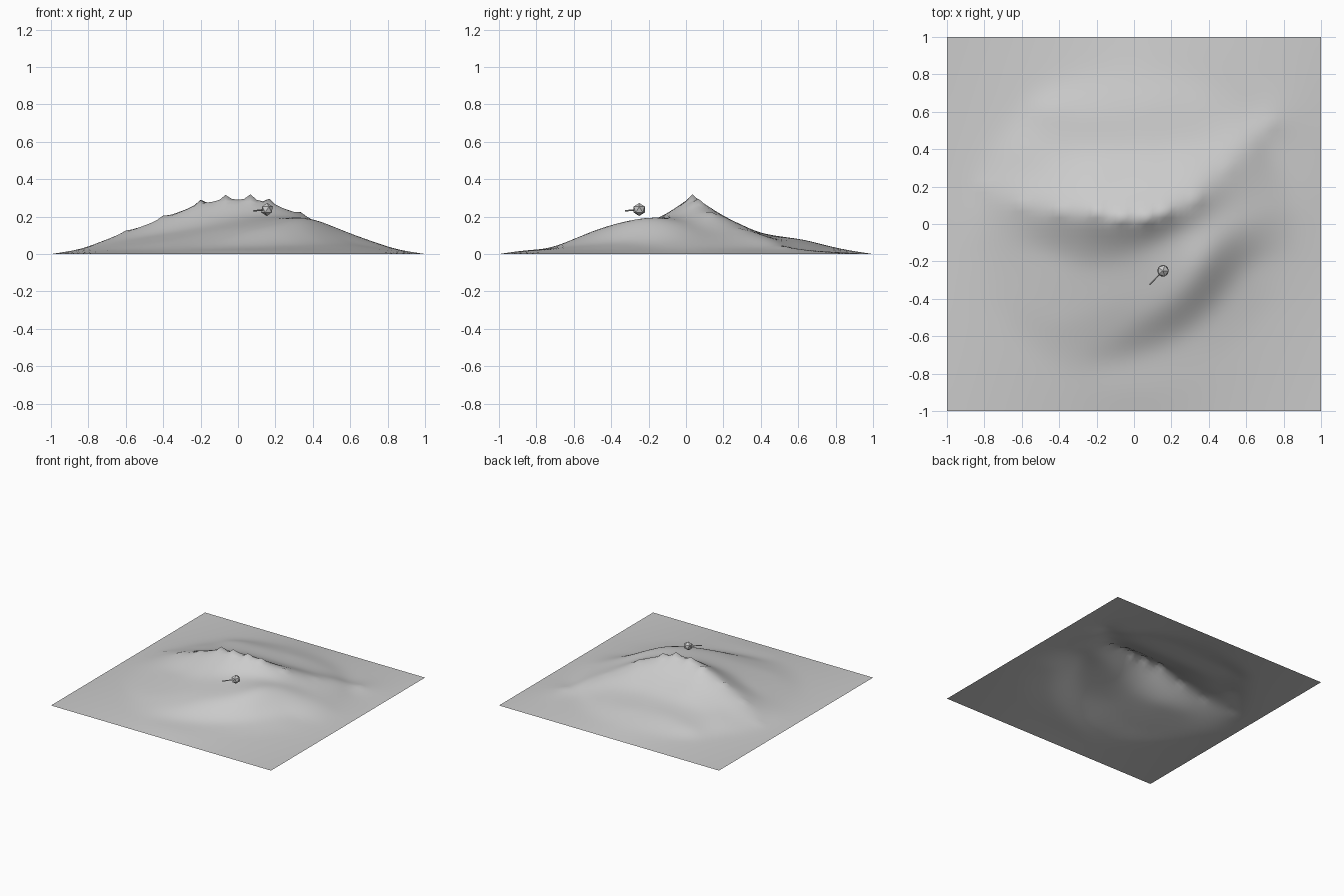
import bpy, bmesh, math
from mathutils import Vector

if "Cube" in bpy.data.objects:
    bpy.data.objects.remove(bpy.data.objects["Cube"])


def make_material(name, colour):
    mat = bpy.data.materials.new(name)
    mat.use_nodes = True
    mat.diffuse_color = colour
    mat.node_tree.nodes["Principled BSDF"].inputs["Base Color"].default_value = colour
    return mat


def add_object(name, bm, mat):
    mesh = bpy.data.meshes.new(name)
    bm.to_mesh(mesh)
    bm.free()
    obj = bpy.data.objects.new(name, mesh)
    bpy.context.collection.objects.link(obj)
    mesh.materials.append(mat)
    return obj


grey = make_material("stone grey", (0.6, 0.6, 0.6, 1))

# Landform lines: each is a path of (x, y, height) points
main_ridge = [(-.8, .2, .035), (-.6, .11, .12), (-.4, .07, .2), (-.2, .05, .29), (-.08, .03, .315),
              (.08, .04, .32), (.17, .06, .3), (.32, .13, .235), (.5, .3, .14), (.72, .55, .045)]
front_ridge = [(.78, .1, .045), (.6, .02, .11), (.45, -.08, .18), (.36, -.2, .21), (.3, -.33, .185),
               (.2, -.42, .16), (.05, -.5, .135), (-.1, -.58, .09), (-.22, -.65, .06)]
front_foot = [(.72, -.15, .035), (.55, -.3, .06), (.4, -.5, .05), (.15, -.66, .035), (-.2, -.76, .025)]
cliff_foot = [(-.55, -.1, .085), (-.35, -.19, .115), (-.15, -.2, .155), (0, -.17, .185),
              (.2, -.05, .2), (.38, .03, .18), (.6, .15, .1)]
basin = [(.15, -.28, .18), (-.1, -.4, .135), (-.3, -.5, .085), (-.55, -.45, .05)]
back_slope = [(-.5, .28, .1), (-.2, .22, .185), (.05, .2, .2), (.28, .27, .17)]
back_hollow = [(-.6, .4, .07), (-.2, .4, .105), (.1, .4, .11), (.4, .45, .09)]
back_hump = [(-.5, .63, .06), (-.2, .6, .085), (.1, .62, .08), (.4, .65, .055)]
skirt = [(.86 * math.cos(a * math.tau / 40), .86 * math.sin(a * math.tau / 40), .02) for a in range(41)]

# Pin the lines on a grid, then relax the ground between them
N = 60
fixed = {}
for line in (skirt, front_foot, basin, back_hump, back_hollow, back_slope, cliff_foot, front_ridge, main_ridge):
    for a, b in zip(line, line[1:]):
        for s in range(31):
            p = Vector(a).lerp(Vector(b), s / 30)
            fixed[round((p.x + 1) * N / 2), round((p.y + 1) * N / 2)] = p.z

height = [[fixed.get((i, j), 0) for j in range(N + 1)] for i in range(N + 1)]


def relax(rounds, keep, weight):
    for _ in range(rounds):
        for i in range(1, N):
            for j in range(1, N):
                if (i, j) not in keep:
                    mean = (height[i - 1][j] + height[i + 1][j] + height[i][j - 1] + height[i][j + 1]) / 4
                    height[i][j] += (mean - height[i][j]) * weight


relax(150, fixed, 1.5)
crest = {(round((p[0] + 1) * N / 2), round((p[1] + 1) * N / 2)) for p in main_ridge}
relax(6, crest, 0.6)

# Hillside sheet
bm = bmesh.new()
verts = [[bm.verts.new((2 * i / N - 1, 2 * j / N - 1, height[i][j])) for j in range(N + 1)] for i in range(N + 1)]
for i in range(N):
    for j in range(N):
        bm.faces.new((verts[i][j], verts[i + 1][j], verts[i + 1][j + 1], verts[i][j + 1])).smooth = True
add_object("hillside", bm, grey)

# Small faceted ball above the basin
centre = Vector((.155, -.25, .238))
bm = bmesh.new()
bmesh.ops.create_icosphere(bm, subdivisions=1, radius=.035)
ball = add_object("faceted_ball", bm, grey)
ball.location = centre

# Thin pointer sticking out of the ball
tip = Vector((.083, -.325, .231))
bm = bmesh.new()
bmesh.ops.create_cone(bm, cap_ends=True, segments=6, radius1=.004, radius2=.004, depth=(tip - centre).length)
pointer = add_object("pointer", bm, grey)
pointer.location = (centre + tip) / 2
pointer.rotation_euler = (tip - centre).to_track_quat("Z", "Y").to_euler()
